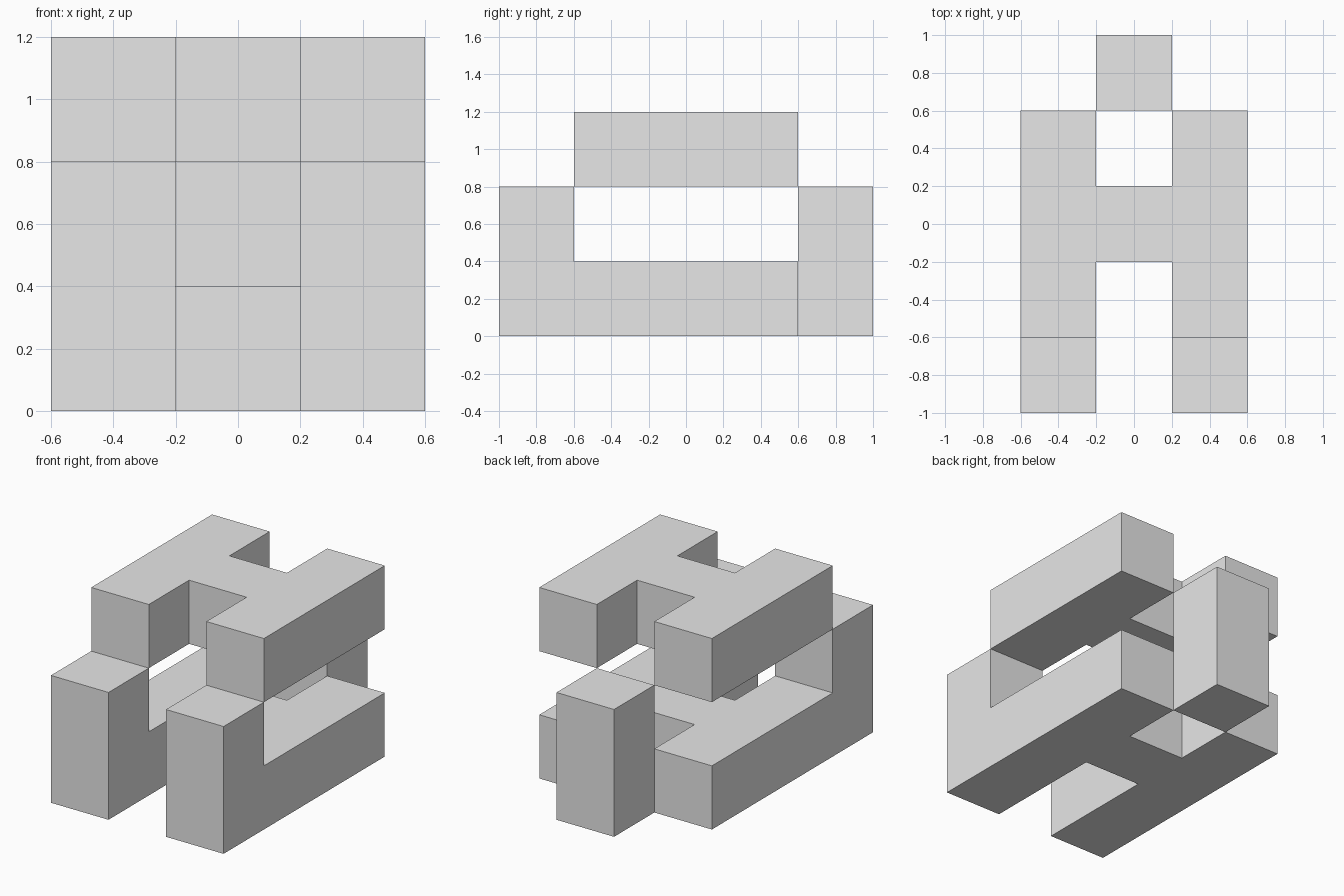
import bpy
import bmesh
from math import radians
from mathutils import Vector

CELL = 0.4  # every part is made of cubic cells of this size

if "Cube" in bpy.data.objects:
    bpy.data.objects.remove(bpy.data.objects["Cube"], do_unlink=True)

grey = bpy.data.materials.new("light_grey")
grey.use_nodes = True
grey.diffuse_color = (0.8, 0.8, 0.8, 1)
grey.node_tree.nodes["Principled BSDF"].inputs["Base Color"].default_value = (0.8, 0.8, 0.8, 1)


def block(x, y, z):
    """Cells filling inclusive ranges, counted from the middle (z from the ground)."""
    return {(i, j, k) for i in range(x[0], x[1] + 1)
            for j in range(y[0], y[1] + 1) for k in range(z[0], z[1] + 1)}


def build(name, cells):
    """Skin a set of cells with outer faces only, joining coplanar ones."""
    bm = bmesh.new()
    for cell in cells:
        centre = Vector(cell) + Vector((0, 0, 0.5))
        for axis in range(3):
            for side in (-1, 1):
                n = Vector((0, 0, 0))
                n[axis] = side
                if tuple(int(a + b) for a, b in zip(cell, n)) in cells:
                    continue
                u = Vector((n.y, n.z, n.x))
                v = n.cross(u)
                corners = (-u - v, u - v, u + v, v - u)
                bm.faces.new([bm.verts.new((centre + (n + c) / 2) * CELL) for c in corners])
    bmesh.ops.remove_doubles(bm, verts=bm.verts, dist=0.001)
    bmesh.ops.dissolve_limit(bm, angle_limit=radians(1), verts=bm.verts, edges=bm.edges)
    bmesh.ops.recalc_face_normals(bm, faces=bm.faces)
    mesh = bpy.data.meshes.new(name)
    bm.to_mesh(mesh)
    bm.free()
    mesh.materials.append(grey)
    bpy.context.collection.objects.link(bpy.data.objects.new(name, mesh))


# Crossbars joining the two side rails
lower = block((0, 0), (0, 0), (0, 0))
upper = block((0, 0), (0, 0), (2, 2))

# Side rails, with a raised post at the front of each lower rail
for s in (-1, 1):
    lower |= block((s, s), (-2, 1), (0, 0)) | block((s, s), (-2, -2), (0, 1))
    upper |= block((s, s), (-1, 1), (2, 2))

build("lower_frame", lower)
build("upper_frame", upper)

# Free-standing post at the back
build("back_post", block((0, 0), (2, 2), (0, 1)))
